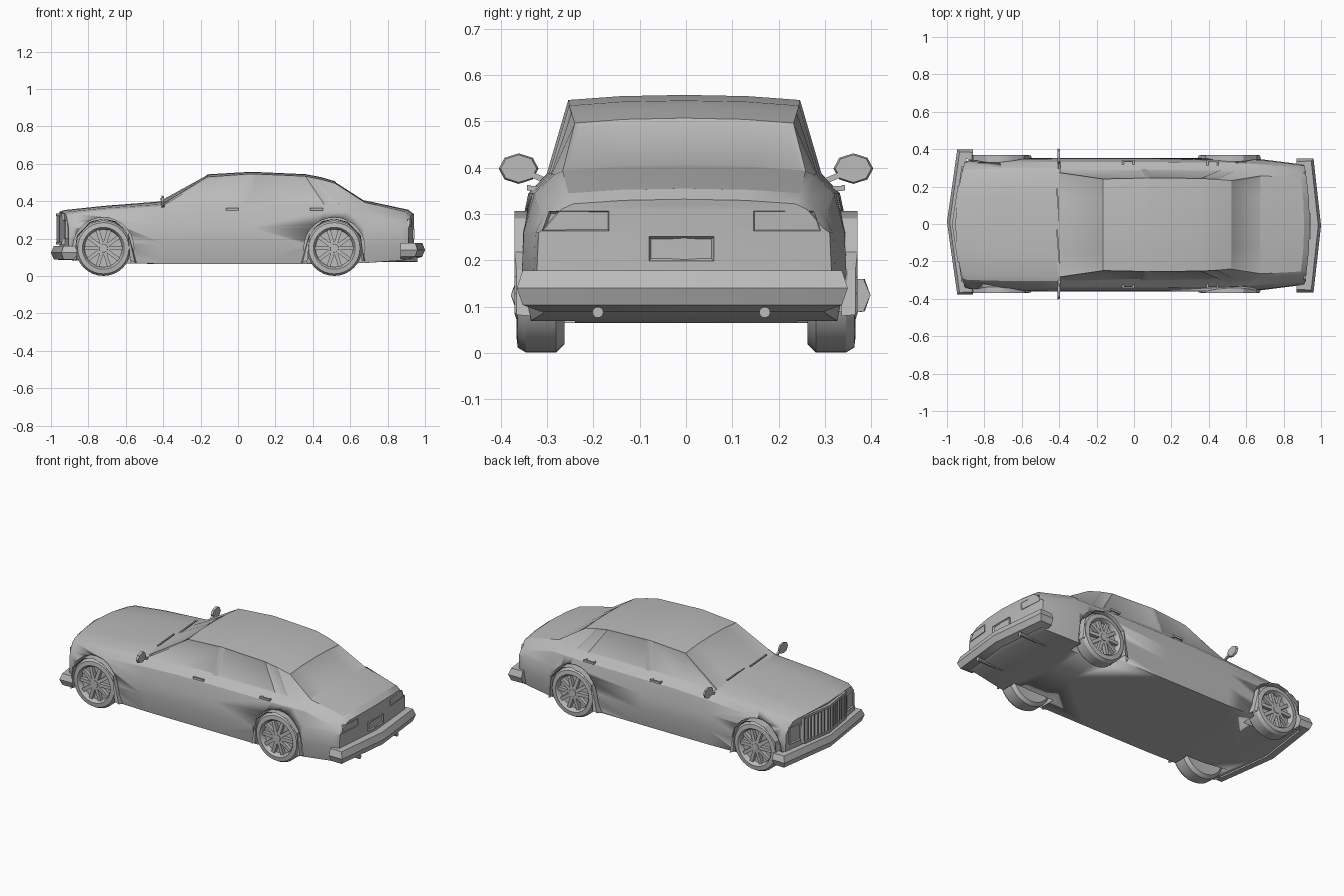
import bpy, bmesh, math
from mathutils import Matrix, Vector

old = bpy.data.objects.get("Cube")
if old:
    bpy.data.objects.remove(old)

paint = bpy.data.materials.new("plain_grey")
paint.use_nodes = True
paint.diffuse_color = (0.5, 0.5, 0.5, 1)
paint.node_tree.nodes["Principled BSDF"].inputs["Base Color"].default_value = (0.5, 0.5, 0.5, 1)


def finish(bm, name, angle=30):
    bmesh.ops.remove_doubles(bm, verts=bm.verts, dist=1e-5)
    bmesh.ops.recalc_face_normals(bm, faces=bm.faces)
    mesh = bpy.data.meshes.new(name)
    bm.to_mesh(mesh)
    bm.free()
    mesh.materials.append(paint)
    ob = bpy.data.objects.new(name, mesh)
    bpy.context.collection.objects.link(ob)
    bpy.ops.object.select_all(action='DESELECT')
    ob.select_set(True)
    bpy.context.view_layer.objects.active = ob
    bpy.ops.object.shade_smooth_by_angle(angle=math.radians(angle))
    return ob


def add_box(bm, centre, size, turn=Matrix()):
    m = Matrix.Translation(centre) @ turn @ Matrix.Diagonal((*size, 1))
    return bmesh.ops.create_cube(bm, size=1, matrix=m)["verts"]


def bridge(bm, rows, closed=False):
    n = len(rows[0])
    for a, b in zip(rows, rows[1:]):
        for i in range(n if closed else n - 1):
            j = (i + 1) % n
            bm.faces.new((a[i], a[j], b[j], b[i]))


# Body: x, floor z, half width, belt y, belt z, roof edge y, roof edge z, centre z, bow, skew
stations = [
    (-.955, .10, .335, .285, .325, .25, .335, .345, .04, 0),
    (-.93, .09, .345, .295, .335, .26, .345, .353, .04, 0),
    (-.72, .07, .355, .30, .355, .27, .365, .375, .02, 0),
    (-.43, .065, .357, .30, .375, .28, .385, .398, .03, 0),
    (-.165, .065, .358, .298, .385, .245, .53, .544, 0, 0),
    (.04, .065, .358, .297, .385, .25, .546, .557, 0, .02),
    (.065, .065, .358, .297, .385, .25, .546, .557, 0, .02),
    (.46, .065, .357, .292, .385, .248, .534, .545, 0, -.10),
    (.54, .065, .355, .288, .385, .243, .518, .53, 0, -.10),
    (.60, .067, .353, .286, .385, .236, .496, .507, 0, -.08),
    (.68, .07, .35, .28, .385, .262, .393, .404, 0, 0),
    (.91, .085, .325, .27, .33, .25, .345, .355, -.025, 0),
    (.94, .10, .318, .265, .31, .24, .322, .332, -.025, 0),
]


def section(x, zb, hw, by, bz, ey, ez, zc, bow, skew):
    pts = [(0, zb), (hw - .02, zb), (hw, .17), (hw - .004, .26),
           ((hw + by) / 2 + .008, bz - .04), (by, bz), (ey, ez),
           (ey * .55, ez + (zc - ez) * .75), (0, zc)]
    return [Vector((x + bow * (y / .3) ** 2 + (skew if i > 5 else 0), y, z))
            for i, (y, z) in enumerate(pts)]


bm = bmesh.new()
panel = {}
sections = [section(*s) for s in stations]
for side in (1, -1):
    rows = [[bm.verts.new((p.x, p.y * side, p.z)) for p in s] for s in sections]
    for s in range(len(rows) - 1):
        for i in range(8):
            panel[side, s, i] = bm.faces.new(
                (rows[s][i], rows[s][i + 1], rows[s + 1][i + 1], rows[s + 1][i]))
    for row in (rows[0], rows[-1]):
        mid = [bm.verts.new((row[0].co.x, 0, v.co.z)) for v in row]
        for i in range(1, 7):
            bm.faces.new((row[i], row[i + 1], mid[i + 1], mid[i]))
        bm.faces.new((row[7], row[8], mid[7]))
bmesh.ops.remove_doubles(bm, verts=bm.verts, dist=1e-5)
bmesh.ops.recalc_face_normals(bm, faces=bm.faces)
# Inset glass: side windows, windscreen, rear window
groups = [[panel[k, s, 5] for s in span] for k in (1, -1) for span in ((3, 4), (6,), (7,))]
groups += [[panel[k, s, i] for k in (1, -1) for i in (6, 7)] for s in (3, 9)]
for g in groups:
    bmesh.ops.inset_region(bm, faces=g, thickness=.009, depth=-.004, use_even_offset=True)
body = finish(bm, "body", 25)
body.location.y = -.004

AXLES = (-.72, .515)
# Wheel wells cut from the body
for ax in AXLES:
    for side in (1, -1):
        bm = bmesh.new()
        m = Matrix.Translation((ax, side * .345, .15)) @ Matrix.Rotation(math.pi / 2, 4, 'X')
        bmesh.ops.create_cone(bm, cap_ends=True, segments=28, radius1=.163, radius2=.163,
                              depth=.21, matrix=m)
        cutter = finish(bm, "well_cutter")
        cutter.hide_render = True
        mod = body.modifiers.new("well", 'BOOLEAN')
        mod.operation, mod.object, mod.solver = 'DIFFERENCE', cutter, 'EXACT'
        bpy.context.view_layer.objects.active = body
        bpy.ops.object.modifier_apply(modifier=mod.name)
        bpy.data.objects.remove(cutter)

# Wheels: lathed tyre with dished rim, spokes and hub
tyre = [(0, .265), (.10, .265), (.13, .262), (.148, .28), (.148, .345), (.137, .363),
        (.112, .366), (.105, .358), (.10, .335), (0, .332)]
flare = [(.18, .068), (.132, .235), (.062, .287), (0, .305), (-.068, .285), (-.135, .215), (-.165, .08)]
for ax, end in zip(AXLES, ("front", "rear")):
    for side, hand in ((1, "left"), (-1, "right")):
        bm = bmesh.new()
        rows = []
        for k in range(33):
            a = math.tau * k / 32
            rows.append([bm.verts.new((r * math.cos(a), y, r * math.sin(a))) for r, y in tyre])
        bridge(bm, rows)
        bmesh.ops.remove_doubles(bm, verts=bm.verts, dist=1e-5)
        for k in range(10):
            turn = Matrix.Rotation(math.tau * k / 10, 4, 'Y')
            verts = add_box(bm, turn @ Vector((.062, .343, 0)), (.08, .022, .02), turn)
            for v in verts:
                if v.co.xz.length < .05:
                    v.co.y += .004
        bmesh.ops.create_cone(bm, cap_ends=True, segments=12, radius1=.027, radius2=.022, depth=.03,
                              matrix=Matrix.Translation((0, .345, 0)) @ Matrix.Rotation(-math.pi / 2, 4, 'X'))
        for v in bm.verts:
            v.co = Vector((v.co.x + ax, v.co.y * side, v.co.z + .149))
        finish(bm, f"{end}_{hand}_wheel")

        # Arch flare around the opening
        bm = bmesh.new()
        rows = []
        flip = 1 if end == "front" else -1
        for x, z in flare:
            outer = Vector((x * flip, 0, z - .15))
            inner = outer.normalized() * .157
            ring = [(outer, .335), (outer.lerp(inner, .3), .366), (inner, .37), (inner, .30)]
            rows.append([bm.verts.new((ax + p.x, y * side, .15 + p.z)) for p, y in ring])
        bridge(bm, rows)
        finish(bm, f"{end}_{hand}_arch_flare")


# Bumpers: wrapped bars with a V plan
def bumper(name, sign, tip, corner, back, half, shift, heights):
    bm = bmesh.new()
    half_path = [((back, half), (back, half - .06)), ((corner, half), (corner - .05, half - .05)),
                 ((tip, 0), (tip - .06, 0))]
    path = half_path + [((o[0], -o[1]), (i[0], -i[1])) for o, i in half_path[1::-1]]
    top, upper, lower, base = heights
    rows = []
    for o, i in path:
        lip = (o[0] + (i[0] - o[0]) * .25, o[1] + (i[1] - o[1]) * .25)
        ring = [(i, top), (lip, top), (o, upper), (lip, lower), (i, base)]
        rows.append([bm.verts.new((sign * p[0], p[1] + shift, z)) for p, z in ring])
    bridge(bm, rows, True)
    bm.faces.new(rows[0])
    bm.faces.new(rows[-1])
    finish(bm, name)


bumper("front_bumper", -1, 1.0, .945, .86, .388, .01, (.16, .125, .09, .085))
bumper("rear_bumper", 1, 1.0, .96, .87, .357, -.008, (.178, .14, .104, .09))


# Framed panels on nose and tail: thin plate with a sunken face
def framed(name, x, y, z, w, h, yaw, sign, slant=0):
    bm = bmesh.new()
    verts = add_box(bm, (0, 0, 0), (.012, w, h))
    for v in verts:
        if v.co.z > 0 and v.co.y * y > 0:
            v.co.y -= math.copysign(slant, y)
    bm.normal_update()
    face = [f for f in bm.faces if f.normal.x * sign > .9]
    bmesh.ops.inset_region(bm, faces=face, thickness=.007, depth=-.007)
    bm.transform(Matrix.Translation((x, y, z)) @ Matrix.Rotation(yaw, 4, 'Z'))
    finish(bm, name)


framed("licence_plate", .938, -.01, .225, .14, .052, 0, 1)
for side, hand in ((1, "left"), (-1, "right")):
    framed(f"{hand}_tail_light", .918, side * .228 - .01, .285, .145, .043, side * .085, 1, .015)
    framed(f"{hand}_headlight", -.922, side * .265, .25, .09, .10, -side * .15, -1)

# Grille: surround and vertical slats following the V of the nose
bm = bmesh.new()
for side in (1, -1):
    turn = Matrix.Rotation(-side * .15, 4, 'Z')
    for z in (.175, .328):
        add_box(bm, (-.947, side * .10, z), (.022, .205, .014), turn)
    for k in range(8):
        y = .012 + k * .027
        add_box(bm, (-.962 + y * .15, side * y, .25), (.02, .01, .15))
finish(bm, "grille")

for side, hand in ((1, "left"), (-1, "right")):
    # Door mirror: thin faceted disc on an arm
    bm = bmesh.new()
    m = (Matrix.Translation((-.402, side * .361, .398)) @ Matrix.Diagonal((1, .043, .033, 1))
         @ Matrix.Rotation(math.pi / 2, 4, 'Y'))
    bmesh.ops.create_cone(bm, cap_ends=True, segments=8, radius1=1, radius2=.9, depth=.012, matrix=m)
    add_box(bm, (-.40, side * .312, .376), (.012, .05, .012), Matrix.Rotation(side * .4, 4, 'X'))
    finish(bm, f"{hand}_mirror")
    # Door handles: grip on two posts
    bm = bmesh.new()
    for x in (-.03, .42):
        add_box(bm, (x, side * .339, .357), (.068, .008, .012))
        for dx in (-.028, .028):
            add_box(bm, (x + dx, side * .325, .355), (.01, .028, .01))
    finish(bm, f"{hand}_door_handles")
    # Exhaust pipe
    bm = bmesh.new()
    m = Matrix.Translation((.85, side * .18 - .01, .088)) @ Matrix.Rotation(math.pi / 2, 4, 'Y')
    bmesh.ops.create_cone(bm, cap_ends=True, segments=10, radius1=.012, radius2=.012, depth=.22, matrix=m)
    finish(bm, f"{hand}_exhaust")

# Wipers lying along the foot of the windscreen
bm = bmesh.new()
for y in (-.12, .10):
    add_box(bm, (-.405, y, .412), (.008, .18, .006), Matrix.Rotation(.08, 4, 'Z'))
finish(bm, "wipers")
